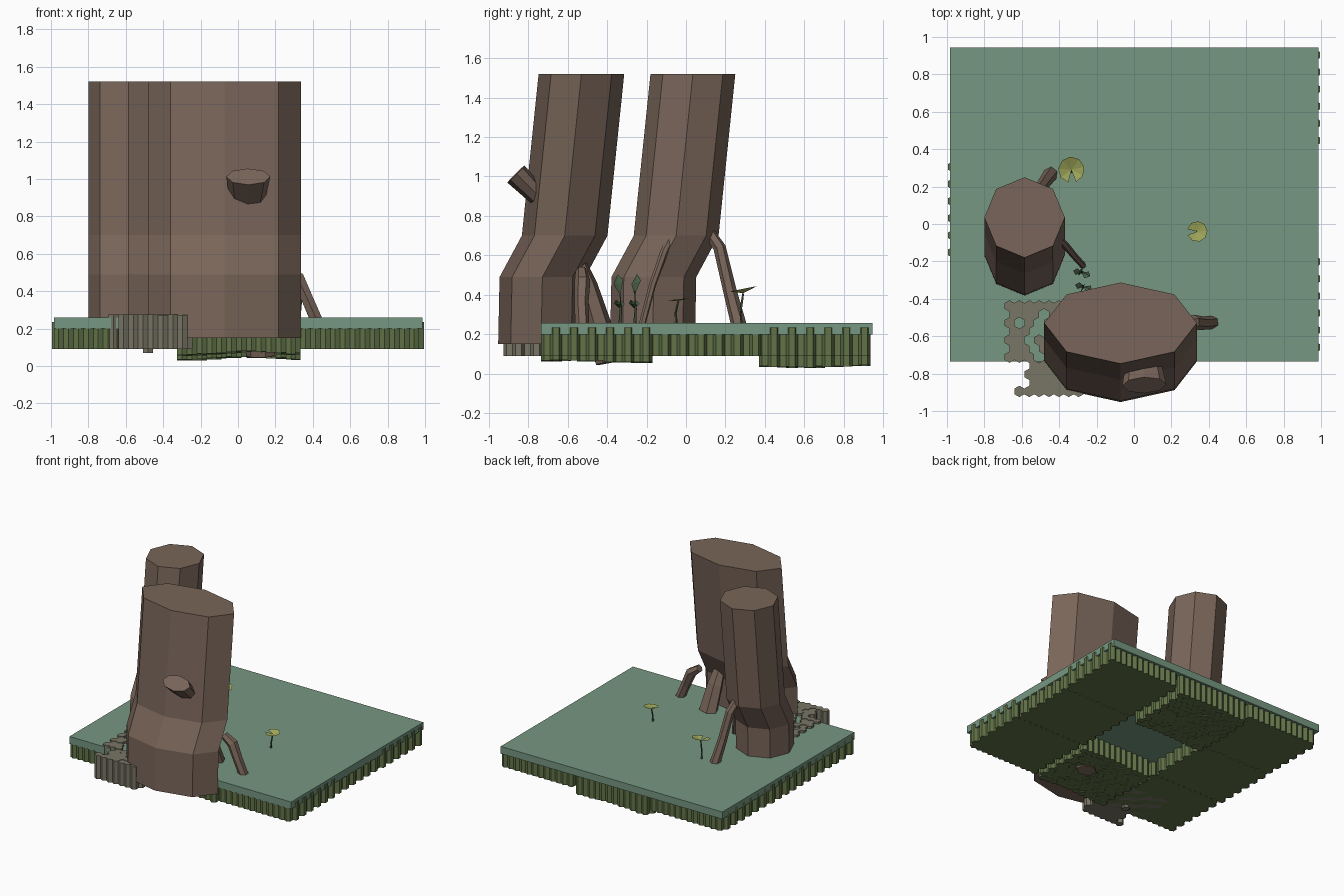
import bpy, bmesh, math, random
from mathutils import Vector

if "Cube" in bpy.data.objects:
    bpy.data.objects.remove(bpy.data.objects["Cube"])

random.seed(4)


def mat(name, r, g, b):
    m = bpy.data.materials.new(name)
    m.diffuse_color = (r, g, b, 1)
    m.use_nodes = True
    m.node_tree.nodes["Principled BSDF"].inputs["Base Color"].default_value = m.diffuse_color
    return m


WATER = mat("water_green", .18, .31, .22)
MOSS = mat("moss", .12, .17, .065)
STONE = mat("stone", .19, .18, .13)
BARK = mat("bark", .19, .13, .10)
LEAF = mat("leaf_yellow", .38, .42, .11)
DARK = mat("leaf_dark", .06, .11, .06)


def finish(name, bm, m):
    bmesh.ops.recalc_face_normals(bm, faces=bm.faces[:])
    me = bpy.data.meshes.new(name)
    bm.to_mesh(me)
    bm.free()
    me.materials.append(m)
    ob = bpy.data.objects.new(name, me)
    bpy.context.collection.objects.link(ob)
    return ob


def loft(bm, rings):
    """Skin a list of closed rings and cap both ends."""
    rs = [[bm.verts.new(p) for p in r] for r in rings]
    n = len(rs[0])
    for a, b in zip(rs, rs[1:]):
        for i in range(n):
            j = (i + 1) % n
            bm.faces.new((a[i], a[j], b[j], b[i]))
    bm.faces.new(rs[0][::-1])
    bm.faces.new(rs[-1])


def ring(cx, cy, z, rx, ry, n, a0=0.0):
    return [(cx + rx * math.cos(a0 + math.tau * i / n),
             cy + ry * math.sin(a0 + math.tau * i / n), z) for i in range(n)]


def tube(name, pts, radii, m, n=6, flat=1.0):
    pts = [Vector(p) for p in pts]
    rings = []
    for i, p in enumerate(pts):
        t = pts[min(i + 1, len(pts) - 1)] - pts[max(i - 1, 0)]
        q = t.to_track_quat('Z', 'Y')
        rings.append([p + q @ Vector(v) for v in ring(0, 0, 0, radii[i], radii[i] * flat, n)])
    bm = bmesh.new()
    loft(bm, rings)
    return finish(name, bm, m)


# Hexagonal column fields
W = .0528
ROW = W * math.sqrt(3) / 2
R = W / math.sqrt(3)


def hex_column(bm, x, y, z0, z1):
    loft(bm, [ring(x, y, z, R, R, 6, math.pi / 6) for z in (z0, z1)])


def hex_tile(name, x0, y0, bottom):
    bm = bmesh.new()
    for j in range(12):
        for i in range(12):
            x = x0 + W * (i + .5 + .5 * (j % 2))
            y = y0 + R + ROW * j
            hex_column(bm, x, y, bottom(x, y), .235)
    finish(name, bm, MOSS)


# Three by three ground tiles around an open centre
for r in range(3):
    for c in range(3):
        if (r, c) == (1, 1):
            continue
        if c == 1:
            base = .068 if r == 0 else .043
            f = lambda x, y, b=base: b + .007 * math.sin(9 * x + 1) + .005 * math.sin(8 * y) + random.uniform(-.003, .003)
        else:
            f = lambda x, y: .09
        hex_tile(f"ground_tile_{r}_{c}", -.988 + .66 * c + (-.006 if r == 1 else .003),
                 -.735 + 12 * ROW * r + .004 * r, f)

# Water slab
bm = bmesh.new()
loft(bm, [[(-.985, -.735, z), (.987, -.735, z), (.987, .945, z), (-.985, .945, z)] for z in (.2, .258)])
finish("water_slab", bm, WATER)

# Stone path of columns beside the front trunk
bm = bmesh.new()
left = [-.63, -.58, -.58, -.58]
gaps = {(5, 2), (6, 2), (7, 2), (8, 1), (7, 3), (9, 3), (4, 3), (8, 3)}
for j in range(11):
    for i in range(8):
        x = -.692 + W * (i + .5 + .5 * (j % 2))
        y = -.895 + ROW * j
        if j < 4 and x < left[j]:
            continue
        top = .235 if (j, i) in gaps else .276 - random.choice((0, 0, .004))
        hex_column(bm, x, y, .07 if (i, j) == (3, 5) else .09, top)
finish("stone_columns", bm, STONE)

# Leaning trunks: (z, y shift) profile
PROFILE = [(.15, -.205), (.49, -.198), (.70, -.085), (1.52, 0)]


def trunk(name, cx, cy, rx, ry):
    b = bmesh.new()
    loft(b, [ring(cx, cy + s, z, rx, ry, 8) for z, s in PROFILE])
    finish(name, b, BARK)


trunk("front_trunk", -.072, -.53, .408, .217)
trunk("back_trunk", -.585, .035, .215, .215)

# Broken branch stub
tube("branch_stub", [(.05, -.74, .89), (.055, -.862, 1.012)], [.095, .118], BARK, 8, .52)

# Roots
tube("front_root_side", [(.25, -.53, .52), (.32, -.525, .47), (.37, -.53, .36), (.43, -.525, .22)],
     [.03, .04, .036, .036], BARK)
tube("front_root_back", [(.08, -.54, .56), (.09, -.5, .45), (.11, -.44, .25), (.12, -.40, .055)],
     [.05, .07, .085, .08], BARK, 6, .7)
tube("back_root_rear", [(-.53, .12, .71), (-.51, .17, .64), (-.48, .22, .43), (-.44, .275, .22)],
     [.03, .032, .034, .04], BARK)
tube("back_root_side", [(-.42, -.06, .72), (-.37, -.11, .62), (-.32, -.17, .45), (-.27, -.225, .24)],
     [.016, .02, .018, .017], BARK)


# Notched round leaves on stems
def round_leaf(name, x, y, z, r, lift, notch, bend):
    b = bmesh.new()
    c = b.verts.new((x, y, z))
    rim = []
    for i in range(9):
        a = notch + .3 + (math.tau - .6) * i / 8
        rim.append(b.verts.new((x + r * math.cos(a), y + r * math.sin(a),
                                z + lift * (.8 + .5 * math.sin(a)))))
    for p, q in zip(rim, rim[1:]):
        b.faces.new((c, p, q))
    finish(name + "_leaf", b, LEAF)
    tube(name + "_stem", [(x + bend, y - .01, .25), (x + bend * .4, y - .012, (z + .25) / 2), (x, y, z)],
         [.009, .006, .005], DARK, 5)


round_leaf("tall_plant", -.335, .29, .408, .07, .028, -1.5, .0)
round_leaf("short_plant", .338, -.04, .368, .055, .012, 3.2, -.01)


# Dark sprouts with upright blades
def blade(b, base, tip, side):
    base, tip, s = Vector(base), Vector(tip), Vector(side)
    mid = base.lerp(tip, .6)
    v = [b.verts.new(p) for p in (base, mid + s, tip, mid - s, mid + Vector((.008, 0, -.004)))]
    for i in range(4):
        b.faces.new((v[i], v[(i + 1) % 4], v[4]))


bm = bmesh.new()
for x, y in ((-.27, -.335), (-.28, -.26)):
    d = 1 if y > -.3 else -1
    blade(bm, (x, y, .4), (x - .01, y + .012 * d, .505), (.012, .024, .01))
    blade(bm, (x, y, .33), (x + .045, y - .02, .375), (.012, .018, 0))
    blade(bm, (x, y, .33), (x - .045, y + .01, .37), (.005, .018, 0))
finish("sprout_leaves", bm, DARK)
for i, y in enumerate((-.335, -.26)):
    tube(f"sprout_stem_{i}", [(-.275, y, .25), (-.275, y + .005, .33), (-.275, y, .42)], [.008, .006, .004], DARK, 5)
